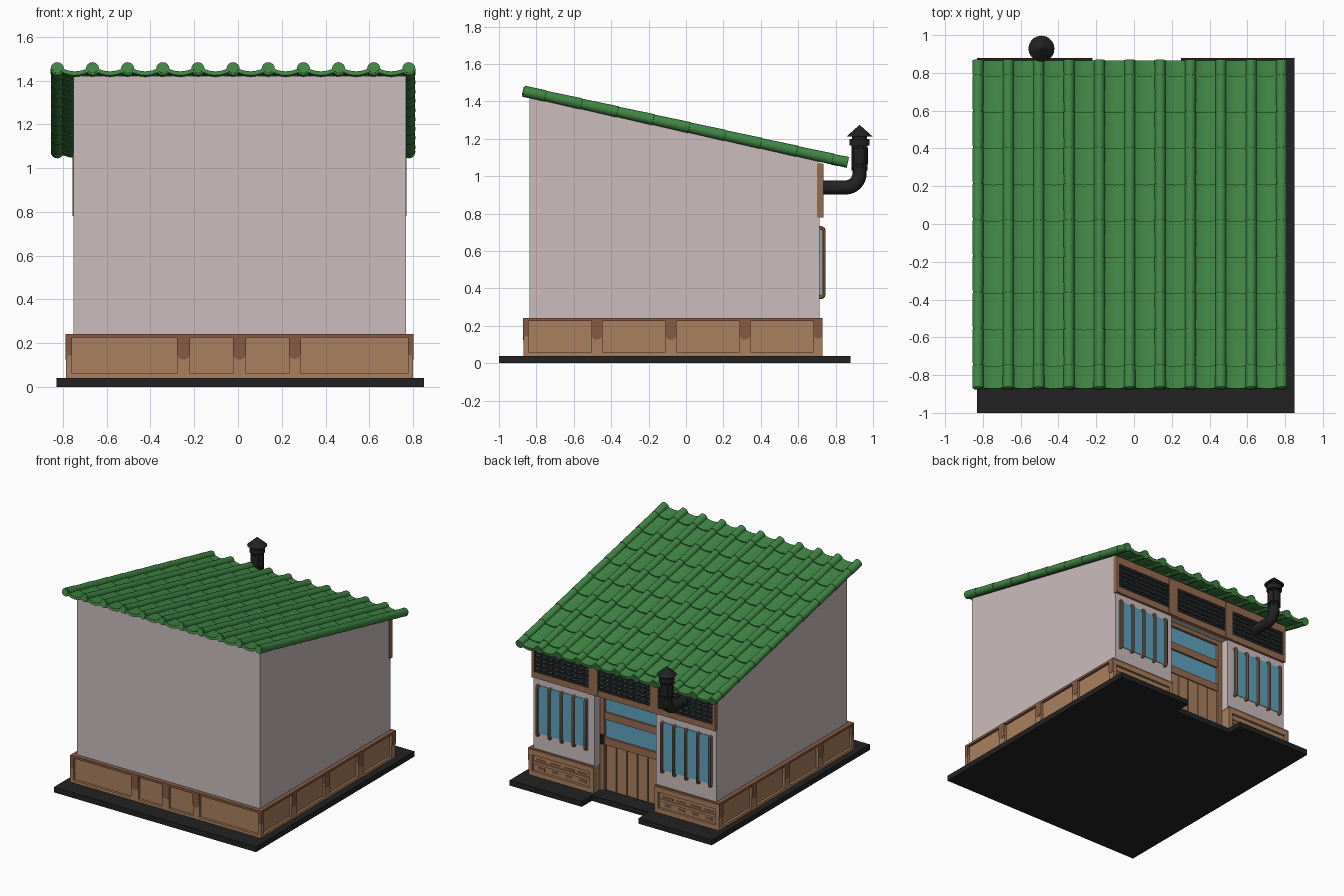
import bpy, bmesh, math
from mathutils import Vector

if "Cube" in bpy.data.objects:
    bpy.data.objects.remove(bpy.data.objects["Cube"])


def mat(name, r, g, b):
    m = bpy.data.materials.new(name)
    m.diffuse_color = (r, g, b, 1)
    m.use_nodes = True
    m.node_tree.nodes["Principled BSDF"].inputs["Base Color"].default_value = m.diffuse_color
    return m


PLASTER = mat("plaster", .60, .505, .515)
TAN = mat("light_wood", .40, .215, .113)
BROWN = mat("dark_wood", .235, .105, .057)
MID = mat("medium_wood", .30, .15, .078)
GREEN = mat("green_tile", .052, .24, .06)
BLACK = mat("black", .016, .016, .016)
GLASS = mat("blue_glass", .115, .37, .52)


def finish(name, bm, material, smooth=False):
    bmesh.ops.recalc_face_normals(bm, faces=bm.faces)
    me = bpy.data.meshes.new(name)
    bm.to_mesh(me)
    bm.free()
    me.materials.append(material)
    ob = bpy.data.objects.new(name, me)
    bpy.context.collection.objects.link(ob)
    if smooth:
        bpy.ops.object.select_all(action='DESELECT')
        ob.select_set(True)
        bpy.context.view_layer.objects.active = ob
        bpy.ops.object.shade_smooth_by_angle(angle=math.radians(40))
    return ob


def loft(bm, rings):
    """Skin a list of closed rings and cap both ends."""
    vs = [[bm.verts.new(p) for p in r] for r in rings]
    n = len(vs[0])
    for a, b in zip(vs, vs[1:]):
        for i in range(n):
            j = (i + 1) % n
            bm.faces.new((a[i], a[j], b[j], b[i]))
    bm.faces.new(vs[0][::-1])
    bm.faces.new(vs[-1])


def boxes(name, items, material):
    """Each item is x0, x1, y0, y1, z0, z1."""
    bm = bmesh.new()
    for x0, x1, y0, y1, z0, z1 in items:
        loft(bm, [[(x0, y0, z), (x1, y0, z), (x1, y1, z), (x0, y1, z)] for z in (z0, z1)])
    return finish(name, bm, material)


def prism(name, pts, z0, top, material):
    bm = bmesh.new()
    loft(bm, [[(x, y, z0) for x, y in pts], [(x, y, top(y)) for x, y in pts]])
    return finish(name, bm, material)


def add_tube(bm, x, path, radii, sides):
    """Round tube along a path of (y, z) points at constant x."""
    rings = []
    for i, (y, z) in enumerate(path):
        p, q = path[max(i - 1, 0)], path[min(i + 1, len(path) - 1)]
        if p == (y, z) and i == 1 or q == p:
            q = path[min(i + 2, len(path) - 1)]
        t = Vector((0, q[0] - p[0], q[1] - p[1])).normalized()
        n = Vector((0, -t.z, t.y))
        c = Vector((x, y, z))
        rings.append([c + radii[i] * (math.cos(a) * Vector((1, 0, 0)) + math.sin(a) * n)
                      for a in (2 * math.pi * k / sides for k in range(sides))])
    loft(bm, rings)


def footprint(x0, x1, y0, y1, notch_y, n0=-.25, n1=.26):
    return [(x0, y0), (x1, y0), (x1, y1), (n1, y1), (n1, notch_y),
            (n0, notch_y), (n0, y1), (x0, y1)]


# Roof plane: origin at the high front edge, sloping down to the back
ANG = math.radians(12.4)
CA, SA = math.cos(ANG), math.sin(ANG)
RY, RZ, LEN = -.868, 1.455, 1.775


def roof(x, t, w):
    return (x, RY + t * CA + w * SA, RZ - t * SA + w * CA)


def under(y):
    return RZ - (y - RY) * SA / CA - .028


# Slab, walls, wainscot core and cap
prism("base_slab", footprint(-.83, .85, -1, .88, .76, -.22, .25), 0, lambda y: .04, BLACK)
prism("walls", footprint(-.753, .767, -.837, .714, .625), .23, under, PLASTER)
prism("wainscot_panels", footprint(-.769, .782, -.852, .712, .62), .03, lambda y: .232, TAN)
prism("wainscot_cap", footprint(-.787, .80, -.87, .73, .62), .225, lambda y: .242, BROWN)

# Wainscot stiles: light wood, with a dark round-ended tab on the upper half
front = [(-.787, -.758), (-.279, -.219), (-.023, .037), (.233, .288), (.776, .80)]
side = [(-.87, -.842), (-.505, -.447), (-.11, -.05), (.286, .345), (.682, .73)]
frame = [(-.787, .80, -.87, -.85, .03, .06)]
frame += [(x, x + .02, -.87, .73, .03, .06) for x in (-.787, .78)]
frame += [(a, b, -.87, -.85, .05, .23) for a, b in front]
frame += [(x, x + .02, a, b, .05, .23) for a, b in side for x in (-.787, .78)]
boxes("wainscot_frame", frame, TAN)


def tab(a, b):
    c, r = (a + b) / 2, (b - a) / 2
    arc = [(c - r * math.cos(k * math.pi / 8), .155 - r * math.sin(k * math.pi / 8)) for k in range(9)]
    return [(a, .241)] + arc + [(b, .241)]


bm = bmesh.new()
for a, b in front:
    loft(bm, [[(u, y, z) for u, z in tab(a, b)] for y in (-.872, -.855)])
for a, b in side:
    for x in (-.789, .785):
        loft(bm, [[(x + d, u, z) for u, z in tab(a, b)] for d in (0, .017)])
finish("wainscot_tabs", bm, BROWN)

# Back wainscot: framed vent panels either side of the door
rails, slots = [], []
for a, b in ((.26, .80), (-.787, -.25)):
    rails += [(a, b, .70, .73, .03, .075), (a, b, .70, .73, .195, .23),
              (a, a + .03, .70, .73, .07, .2), (b - .03, b, .70, .73, .07, .2),
              (a + .03, b - .03, .70, .722, .125, .145)]
    w = (b - a - .08) / 4
    for i in range(4):
        s = a + .04 + i * w
        slots.append((s + .015, s + w - .015, .70, .7145, .152, .166))
        slots.append((s + .03, s + w - .03, .70, .7145, .09, .108))
boxes("back_wainscot_frame", rails, TAN)
boxes("back_wainscot_vents", slots, BROWN)

# Transom over the door and windows: soffit block, frame, glass and lattice
boxes("transom_soffit", [(-.25, .26, .60, .714, .785, 1.06)], PLASTER)
bays = [(.295, .75), (-.215, .22), (-.735, -.28)]
boxes("transom_frame", [(-.757, .771, .70, .732, .78, .825), (-.757, .771, .70, .732, 1.01, 1.068)] +
      [(a, b, .70, .735, .78, 1.066) for a, b in ((.75, .771), (.22, .295), (-.28, -.215), (-.757, -.735))],
      MID)
boxes("transom_glass", [(a, b, .712, .718, .82, 1.02) for a, b in bays], GLASS)
lattice = []
for a, b in bays:
    p = (b - a) / 9
    lattice += [(a + i * p - .007, a + i * p + .007, .712, .726, .82, 1.015) for i in range(10)]
    lattice += [(a, b, .712, .728, .823 + i * .0335, .845 + i * .0335) for i in range(6)]
boxes("transom_lattice", lattice, BLACK)

# Windows with bent guard bars
wins = [(.315, .735), (-.72, -.30)]
boxes("window_glass", [(a, b, .71, .718, .365, .725) for a, b in wins], GLASS)
bm = bmesh.new()
bar = [(.705, .354), (.724, .354), (.732, .358), (.735, .367),
       (.735, .71), (.732, .719), (.724, .723), (.705, .723)]
for a, b in wins:
    for i in range(5):
        add_tube(bm, a + .01 + i * (b - a - .02) / 4, bar, [.011] * len(bar), 8)
finish("window_bars", bm, MID, True)

# Recessed door
boxes("door_frame", [(.225, .26, .61, .65, .04, .785), (-.25, -.215, .61, .65, .04, .785),
                     (-.25, .26, .61, .65, .755, .786), (-.25, .26, .61, .645, .575, .63),
                     (-.25, .26, .61, .645, .385, .44)], MID)
boxes("door_glass", [(-.22, .23, .61, .631, .43, .76)], GLASS)
boxes("door_backing", [(-.22, .23, .61, .629, .04, .4)], BROWN)
boxes("door_planks", [(-.213 + i * .0872, -.213 + i * .0872 + .08, .62, .637, .045, .39)
                      for i in range(5)], TAN)
boxes("door_handle", [(.232, .252, .64, .662, .39, .46)], BLACK)

# Roof tiles: stepped round ridge rolls and concave pans between them
breaks = [0] + [.12 + .1965 * k for k in range(9)] + [LEN]
rows = list(zip(breaks, breaks[1:]))
cols = [-.826 + .1607 * i for i in range(11)]
rolls, pans = bmesh.new(), bmesh.new()
for x in cols:
    path, radii = [], []
    for a, b in rows:
        path += [roof(x, a + .0005, 0)[1:], roof(x, b - .0005, 0)[1:]]
        radii += [.0275, .030]
    radii[0] = .030
    add_tube(rolls, x, path, radii, 16)
    cap = [roof(x, t, 0)[1:] for t in (-.005, .002)]
    add_tube(rolls, x, cap, [.022, .022], 16)
for x in cols[:-1]:
    for a, b in rows:
        rings = []
        for t, lift in ((a, -.003), (b, .005)):
            s = [-1 + i / 4 for i in range(9)]
            up = [(k, -.010 + .022 * k * k + lift) for k in s]
            lo = [(k, w - .02 - lift * .5) for k, w in up[::-1]]
            rings.append([roof(x + .0803 * (1 + k * .9), t, w) for k, w in up + lo])
        loft(pans, rings)
finish("roof_ridge_rolls", rolls, GREEN, True)
finish("roof_pan_tiles", pans, GREEN, True)

# Stove pipe with elbow, slatted vent and conical cap
PX, PY = -.49, .928
bend = [(PY - .075 + .075 * math.sin(k * math.pi / 16), 1.015 - .075 * math.cos(k * math.pi / 16))
        for k in range(9)]
bm = bmesh.new()
path = [(.70, .94)] + bend + [(PY, 1.05)]
add_tube(bm, PX, path, [.038] * len(path), 20)
for z0, z1, r0, r1 in ((1.065, 1.15, .044, .044), (1.04, 1.2, .028, .028),
                       (1.165, 1.2, .054, .054), (1.195, 1.22, .04, .04), (1.213, 1.273, .069, .002)):
    add_tube(bm, PX, [(PY, z0), (PY, z1)], [r0, r1], 20)
finish("stove_pipe", bm, BLACK, True)
slats = []
for k in range(8):
    x, y = PX + .037 * math.cos(k * math.pi / 4), PY + .037 * math.sin(k * math.pi / 4)
    slats.append((x - .006, x + .006, y - .006, y + .006, 1.03, 1.18))
boxes("pipe_vent_slats", slats, BLACK)
